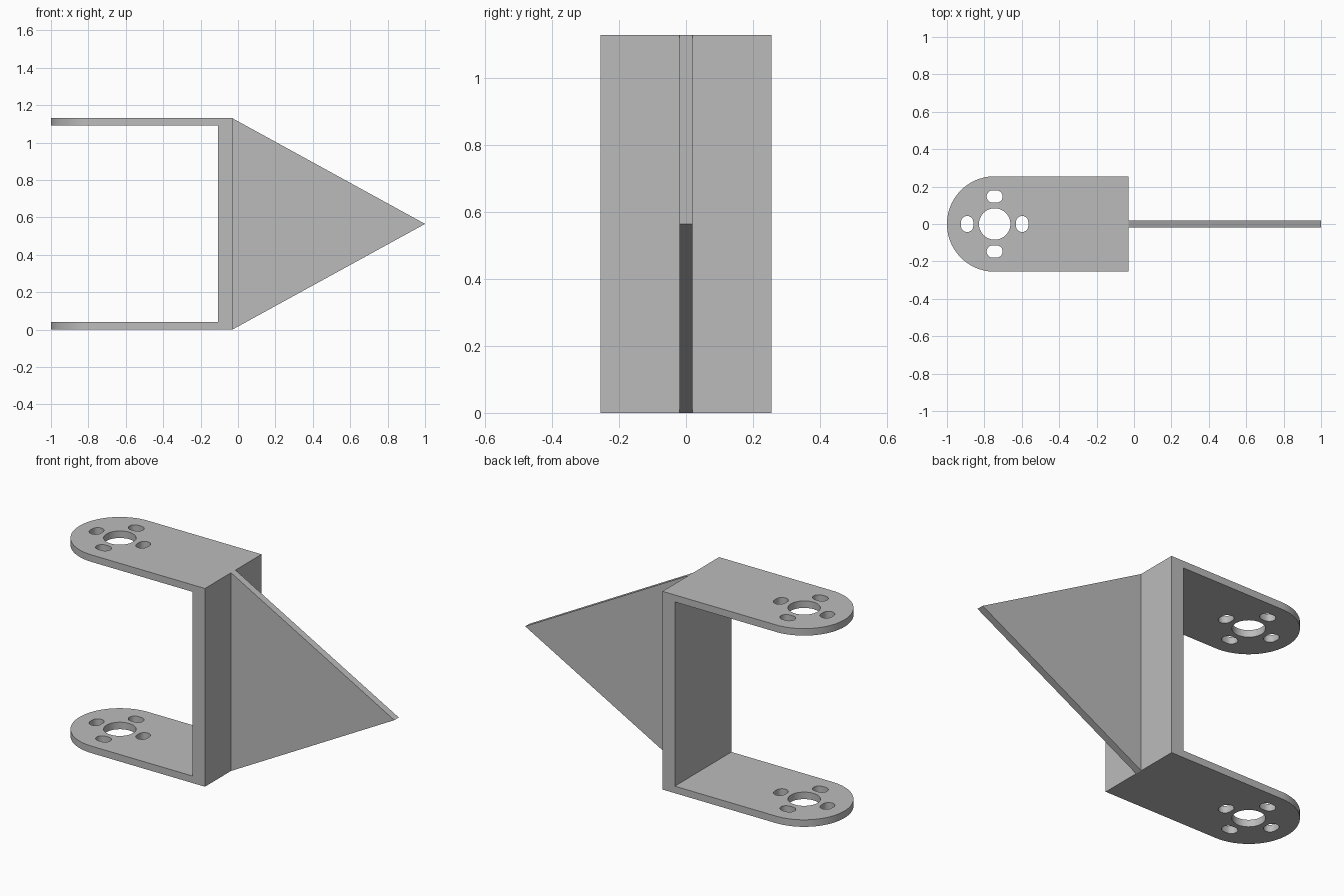
import bpy
import bmesh
from math import cos, sin, pi, radians

cube = bpy.data.objects.get("Cube")
if cube:
    bpy.data.objects.remove(cube, do_unlink=True)

HEIGHT, PLATE, HALF_W = 1.13, 0.04, 0.255
HUB_X, WALL_IN, WALL_OUT = -0.745, -0.108, -0.03

grey = bpy.data.materials.new("plain grey")
grey.use_nodes = True
colour = (0.5, 0.5, 0.5, 1)
grey.diffuse_color = colour
grey.node_tree.nodes["Principled BSDF"].inputs["Base Color"].default_value = colour


def arc(cx, cy, r, start, end, n):
    """Points along an arc, angles in radians."""
    return [(cx + r * cos(start + (end - start) * i / n),
             cy + r * sin(start + (end - start) * i / n)) for i in range(n + 1)]


def slot(angle):
    """Short rounded slot lying across the radius at the given angle."""
    cx, cy = HUB_X + 0.147 * cos(angle), 0.147 * sin(angle)
    dx, dy = -0.01 * sin(angle), 0.01 * cos(angle)
    return (arc(cx + dx, cy + dy, 0.033, angle, angle + pi, 12)
            + arc(cx - dx, cy - dy, 0.033, angle + pi, angle + 2 * pi, 12))


def prism(name, loops, place, vector):
    """Fill closed loops (inner ones become holes) and extrude along vector."""
    bm = bmesh.new()
    edges = []
    for loop in loops:
        verts = [bm.verts.new(place(a, b)) for a, b in loop]
        edges += [bm.edges.new((v, verts[i - 1])) for i, v in enumerate(verts)]
    bmesh.ops.triangle_fill(bm, use_beauty=True, edges=edges)
    result = bmesh.ops.extrude_face_region(bm, geom=bm.faces[:])
    moved = [g for g in result["geom"] if isinstance(g, bmesh.types.BMVert)]
    bmesh.ops.translate(bm, verts=moved, vec=vector)
    bmesh.ops.recalc_face_normals(bm, faces=bm.faces[:])
    mesh = bpy.data.meshes.new(name)
    bm.to_mesh(mesh)
    bm.free()
    mesh.materials.append(grey)
    obj = bpy.data.objects.new(name, mesh)
    bpy.context.collection.objects.link(obj)
    return obj


def activate(obj):
    bpy.ops.object.select_all(action="DESELECT")
    obj.select_set(True)
    bpy.context.view_layer.objects.active = obj


# Bracket: rounded plan with bolt holes, extruded to full height
outline = (arc(HUB_X, 0, HALF_W, pi / 2, 3 * pi / 2, 48)
           + [(WALL_OUT, -HALF_W), (WALL_OUT, HALF_W)])
hub_hole = arc(HUB_X, 0, 0.084, 0, 2 * pi, 48)[:-1]
slots = [slot(i * pi / 2) for i in range(4)]
bracket = prism("bracket", [outline, hub_hole] + slots,
                lambda x, y: (x, y, 0), (0, 0, HEIGHT))

# Gap between the two arms, cut through the bracket
gap = [(-1.2, PLATE), (WALL_IN, PLATE),
       (WALL_IN, HEIGHT - PLATE), (-1.2, HEIGHT - PLATE)]
cutter = prism("gap_cutter", [gap], lambda x, z: (x, -0.4, z), (0, 0.8, 0))
cutter.hide_render = True
cut = bracket.modifiers.new("gap", "BOOLEAN")
cut.operation, cut.solver, cut.object = "DIFFERENCE", "EXACT", cutter
activate(bracket)
bpy.ops.object.modifier_apply(modifier=cut.name)
bpy.data.objects.remove(cutter, do_unlink=True)
bpy.ops.object.shade_smooth_by_angle(angle=radians(30))

# Triangular fin on the outer side of the wall
fin = prism("fin", [[(WALL_OUT, 0), (1, HEIGHT / 2), (WALL_OUT, HEIGHT)]],
            lambda x, z: (x, -PLATE / 2, z), (0, PLATE, 0))
